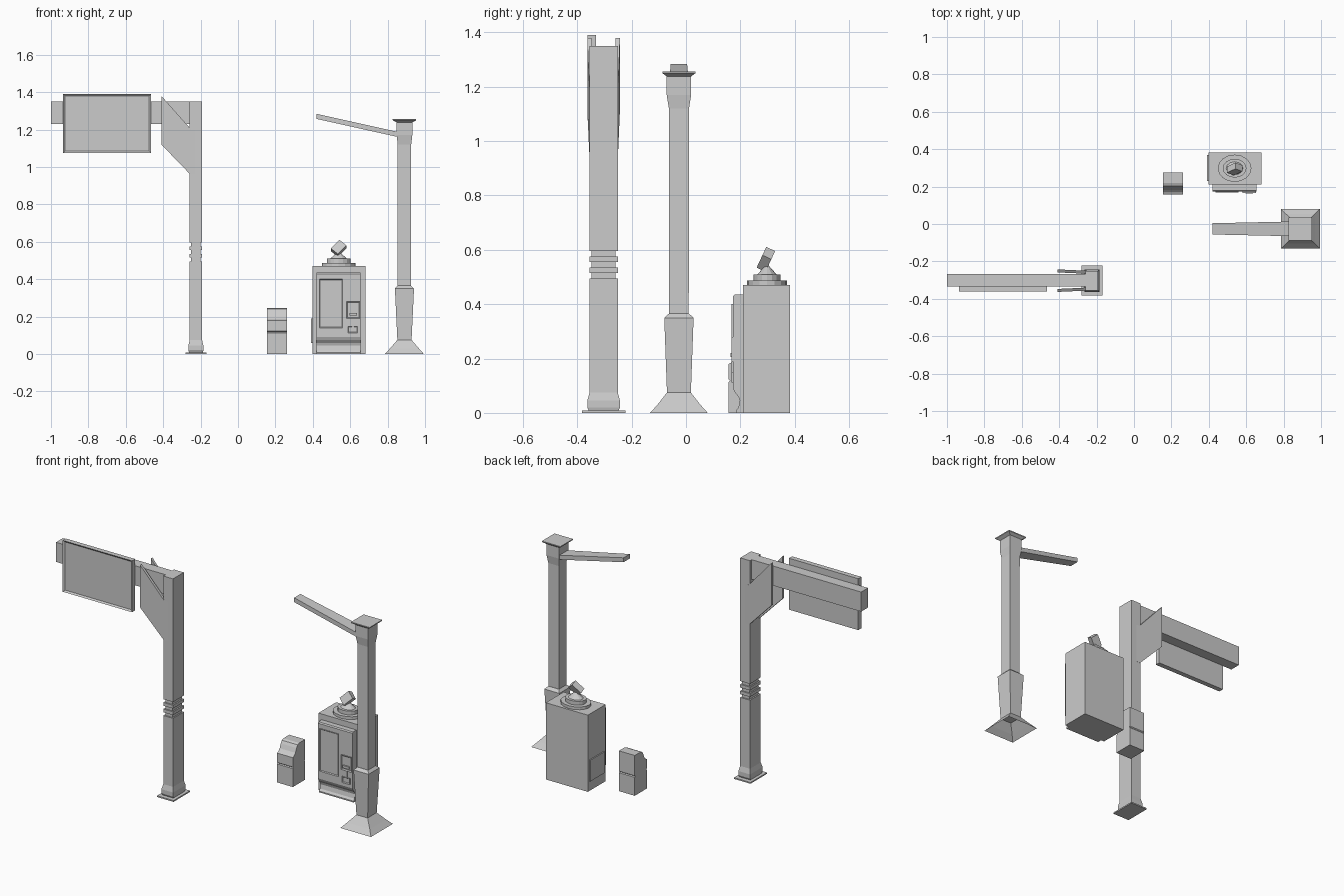
import bpy, bmesh, math
from mathutils import Matrix, Vector

old = bpy.data.objects.get("Cube")
if old:
    bpy.data.objects.remove(old)

grey = bpy.data.materials.new("plain grey")
grey.use_nodes = True
GREY = (0.6, 0.6, 0.6, 1)
grey.diffuse_color = GREY
grey.node_tree.nodes["Principled BSDF"].inputs["Base Color"].default_value = GREY


def finish(name, bm):
    bmesh.ops.recalc_face_normals(bm, faces=bm.faces)
    mesh = bpy.data.meshes.new(name)
    bm.to_mesh(mesh)
    bm.free()
    mesh.materials.append(grey)
    obj = bpy.data.objects.new(name, mesh)
    bpy.context.collection.objects.link(obj)
    return obj


def box(name, x, y, z, inset=None):
    """Box from ranges; inset = (border, depth) recesses the front face."""
    bm = bmesh.new()
    bmesh.ops.create_cube(bm, size=1)
    for v in bm.verts:
        v.co = [(a + b) / 2 + c * (b - a) for c, (a, b) in zip(v.co, (x, y, z))]
    bm.normal_update()
    if inset:
        front = [f for f in bm.faces if f.normal.y < -0.9]
        bmesh.ops.inset_region(bm, faces=front, thickness=inset[0], depth=0)
        bmesh.ops.translate(bm, verts=front[0].verts, vec=(0, inset[1], 0))
    return finish(name, bm)


def loft(name, cx, cy, rings, cap_bottom=True):
    """Stack of rectangles given as (z, half width x, half width y)."""
    bm = bmesh.new()
    loops = [[bm.verts.new((cx + sx * hx, cy + sy * hy, z))
              for sx, sy in ((-1, -1), (1, -1), (1, 1), (-1, 1))]
             for z, hx, hy in rings]
    for low, high in zip(loops, loops[1:]):
        for i in range(4):
            j = (i + 1) % 4
            bm.faces.new((low[i], low[j], high[j], high[i]))
    bm.faces.new(loops[-1])
    if cap_bottom:
        bm.faces.new(loops[0])
    return finish(name, bm)


def prism(name, profile, a, b, place):
    """Extrude a 2D profile from a to b; place maps (u, v, w) to a point."""
    bm = bmesh.new()
    ends = [[bm.verts.new(place(u, v, w)) for u, v in profile] for w in (a, b)]
    n = len(profile)
    for i in range(n):
        j = (i + 1) % n
        bm.faces.new((ends[0][i], ends[0][j], ends[1][j], ends[1][i]))
    bm.faces.new(ends[0])
    bm.faces.new(ends[1])
    return finish(name, bm)


def side_profile(u, v, w):
    return (w, u, v)


# Sign post with a swollen foot and three grooves
PX, PY, HX, HY = -0.225, -0.303, 0.033, 0.052
loft("sign_base_plate", PX, PY, [(0, 0.056, 0.08), (0.008, 0.056, 0.08)])
rings = [(0.008, 0.037, 0.054), (0.02, 0.04, 0.06), (0.045, 0.04, 0.06), (0.075, HX, HY)]
for z in (0.495, 0.535, 0.575):
    rings += [(z, HX, HY), (z, HX - 0.008, HY - 0.008),
              (z + 0.02, HX - 0.008, HY - 0.008), (z + 0.02, HX, HY)]
rings.append((1.35, HX, HY))
loft("sign_post", PX, PY, rings)

# Beam, sign board and the two splayed gusset plates
box("sign_beam", (-1, -0.23), (-0.334, -0.268), (1.23, 1.35))
box("sign_board", (-0.935, -0.465), (-0.362, -0.332), (1.075, 1.39), (0.014, 0.008))
gusset = [(-0.41, 1.38), (-0.41, 1.12), (-0.255, 0.96), (-0.225, 0.96), (-0.225, 1.2), (-0.25, 1.2)]
for name, side in (("front_gusset", -1), ("back_gusset", 1)):
    prism(name, gusset, 0.037, 0.053,
          lambda u, v, w: (u, PY + side * (w - 0.045 * (u + 0.25)), v))

# Lamp post with flared foot, tapered sleeve, shaft and cap
LX, LY = 0.89, -0.026
loft("lamp_foot", LX, LY, [(0, 0.104, 0.106), (0.03, 0.077, 0.079), (0.075, 0.038, 0.044)], False)
loft("lamp_sleeve", LX, LY, [(0.075, 0.038, 0.044), (0.35, 0.051, 0.054), (0.365, 0.036, 0.037)], False)
loft("lamp_shaft", LX, LY, [(0.35, 0.036, 0.036), (1.12, 0.036, 0.037),
                            (1.17, 0.042, 0.045), (1.25, 0.042, 0.045)])
loft("lamp_cap", LX, LY, [(1.238, 0.042, 0.045), (1.25, 0.063, 0.061), (1.256, 0.063, 0.061)])

# Lamp arm rising away from the shaft, slightly wider at the shaft
arm = [(0.42, 1.257), (0.42, 1.284), (0.87, 1.184), (0.87, 1.157)]
prism("lamp_arm", arm, -1, 1,
      lambda u, v, w: (u, LY + w * (0.03 + 0.022 * (u - 0.42)), v))

# Kiosk cabinet with a curved kick panel at the foot of its front
box("kiosk_body", (0.398, 0.683), (0.21, 0.382), (0, 0.47))
panel = [(0.22, 0.435), (0.178, 0.435), (0.173, 0.428), (0.173, 0.09), (0.18, 0.075), (0.193, 0.06),
         (0.198, 0.045), (0.193, 0.02), (0.184, 0.008), (0.184, 0), (0.22, 0)]
prism("kiosk_front_panel", panel, 0.42, 0.655, side_profile)
box("kiosk_screen", (0.435, 0.56), (0.168, 0.175), (0.14, 0.4), (0.006, 0.005))
box("kiosk_keypad", (0.58, 0.652), (0.167, 0.18), (0.19, 0.28), (0.008, 0.005))
box("kiosk_keypad_bar", (0.595, 0.637), (0.163, 0.175), (0.205, 0.22))
box("kiosk_slot_stem", (0.61, 0.62), (0.168, 0.18), (0.145, 0.19))
box("kiosk_card_slot", (0.587, 0.64), (0.167, 0.18), (0.112, 0.148), (0.006, 0.005))
box("kiosk_side_hatch", (0.391, 0.4), (0.23, 0.368), (0.06, 0.19))


def disc(name, z0, z1, rx, ry, sides=16, top=1.0):
    bm = bmesh.new()
    bmesh.ops.create_cone(bm, cap_ends=True, segments=sides, radius1=1, radius2=top, depth=1)
    for v in bm.verts:
        v.co = (0.538 + v.co.x * rx, 0.298 + v.co.y * ry, (z0 + z1) / 2 + v.co.z * (z1 - z0))
    return finish(name, bm)


# Stepped oval turntable and the tilted lamp on top of the kiosk
disc("turntable_lower", 0.465, 0.487, 0.09, 0.073)
disc("turntable_upper", 0.487, 0.51, 0.063, 0.05)
disc("lamp_pivot", 0.51, 0.545, 0.045, 0.035, 12, 0.1)
bm = bmesh.new()
bmesh.ops.create_cube(bm, size=1)
tilt = Matrix.Rotation(math.radians(-25), 4, "X") @ Matrix.Rotation(math.radians(42), 4, "Y")
bmesh.ops.transform(bm, verts=bm.verts, matrix=Matrix.Translation((0.538, 0.294, 0.565))
                    @ tilt @ Matrix.Diagonal((0.05, 0.036, 0.068, 1)))
finish("tilted_lamp", bm)

# Small terminal with a waist groove and a curved sloping top
terminal = [(0.157, 0), (0.157, 0.113), (0.162, 0.118), (0.157, 0.123), (0.157, 0.18), (0.17, 0.187),
            (0.182, 0.2), (0.193, 0.225), (0.203, 0.241), (0.218, 0.247), (0.275, 0.247),
            (0.275, 0.123), (0.27, 0.118), (0.275, 0.113), (0.275, 0)]
prism("small_terminal", terminal, 0.155, 0.262, side_profile)
